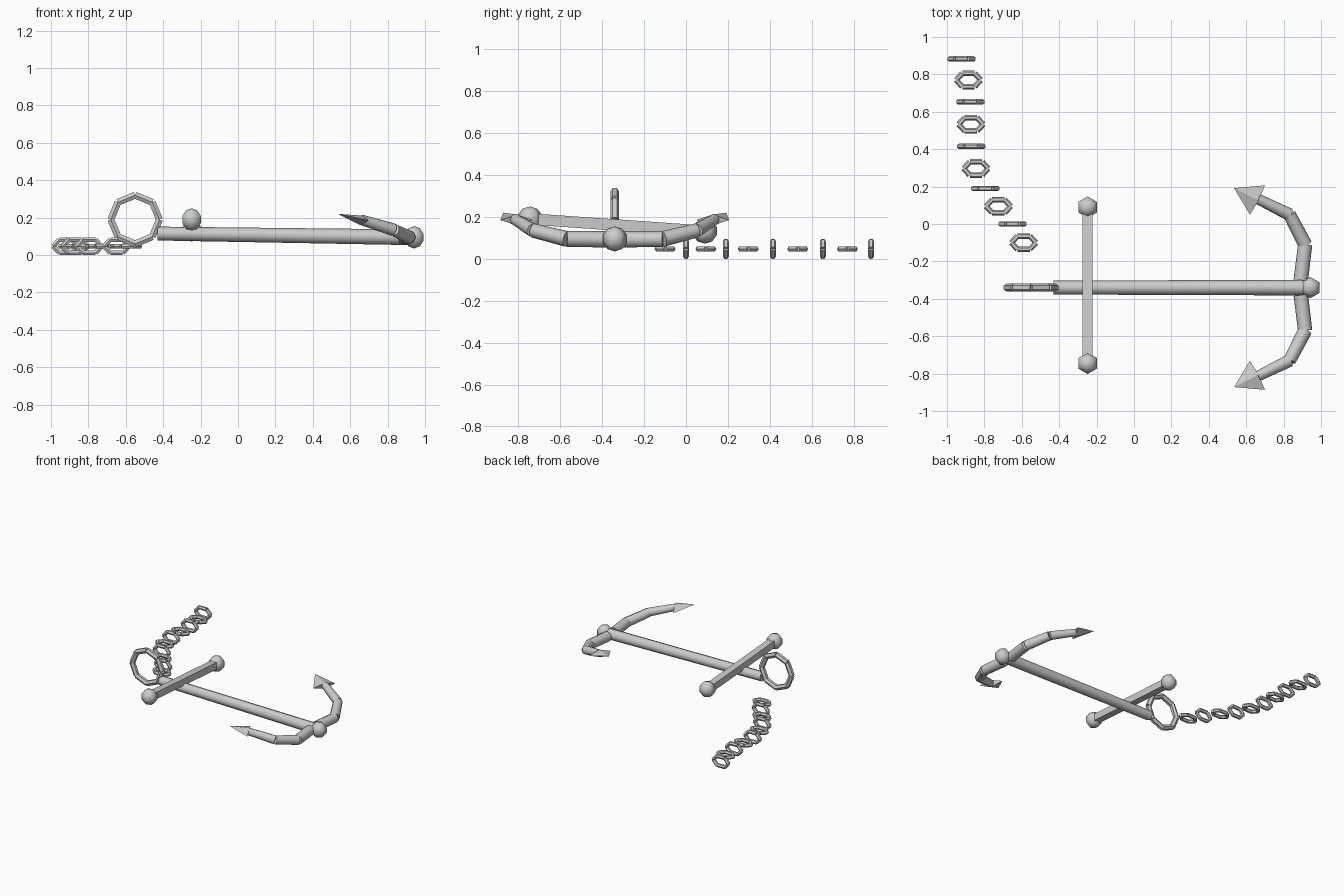
import bpy, bmesh, math
from mathutils import Vector, Matrix

if "Cube" in bpy.data.objects:
    bpy.data.objects.remove(bpy.data.objects["Cube"])

YC = -0.34  # anchor centre line


def bar(bm, p1, p2, r1, r2, sides, turn=0.0, squash=1.0):
    """Tapered prism between two points; squash flattens it vertically."""
    p1, p2 = Vector(p1), Vector(p2)
    d = (p2 - p1).normalized()
    ref = Vector((0, 0, 1)) if abs(d.z) < 0.98 else Vector((0, 1, 0))
    side = ref.cross(d).normalized()
    up = d.cross(side)
    frame = Matrix((side, up, d)).transposed().to_4x4()
    m = (Matrix.Translation((p1 + p2) / 2) @ frame
         @ Matrix.Diagonal((1, squash, 1, 1)) @ Matrix.Rotation(turn, 4, 'Z'))
    bmesh.ops.create_cone(bm, cap_ends=True, segments=sides, radius1=r1,
                          radius2=r2, depth=(p2 - p1).length, matrix=m)


def knob(bm, c, r):
    m = Matrix.Translation(c)
    bmesh.ops.create_uvsphere(bm, u_segments=6, v_segments=5, radius=r, matrix=m)


def loop(bm, c, a, b, n, r, sides, flat=False):
    """Closed ring of n straight bars, upright in xz or lying flat in xy."""
    pts = []
    for i in range(n):
        t = 2 * math.pi * i / n
        u, v = a * math.cos(t), b * math.sin(t)
        pts.append(Vector(c) + Vector((u, v, 0) if flat else (u, 0, v)))
    for i in range(n):
        bar(bm, pts[i], pts[(i + 1) % n], r, r, sides, math.pi / sides)


def finish(name, bm, smooth=None):
    me = bpy.data.meshes.new(name)
    bm.to_mesh(me)
    bm.free()
    ob = bpy.data.objects.new(name, me)
    bpy.context.collection.objects.link(ob)
    if smooth:
        bpy.ops.object.select_all(action='DESELECT')
        ob.select_set(True)
        bpy.context.view_layer.objects.active = ob
        bpy.ops.object.shade_smooth_by_angle(angle=math.radians(smooth))
    return ob


# Shank
bm = bmesh.new()
bar(bm, (-0.43, YC, 0.115), (0.93, YC, 0.095), 0.037, 0.042, 8)
finish("shank", bm, 50)

# Crown
bm = bmesh.new()
knob(bm, (0.942, YC, 0.095), 0.06)
finish("crown", bm, 65)

# Stock with end knobs
bm = bmesh.new()
bar(bm, (-0.248, -0.745, 0.19), (-0.248, 0.09, 0.132), 0.038, 0.038, 4, math.pi / 4)
finish("stock", bm)
bm = bmesh.new()
knob(bm, (-0.248, -0.745, 0.19), 0.06)
knob(bm, (-0.248, 0.09, 0.132), 0.06)
finish("stock_knobs", bm, 65)

# Arms and flukes, mirrored about the shank
arm = [(0.892, 0.04, 0.093), (0.915, 0.23, 0.095), (0.832, 0.39, 0.135), (0.66, 0.475, 0.188)]
radii = [0.039, 0.038, 0.034, 0.028]
for s, label in ((1, "back"), (-1, "front")):
    pts = [Vector((x, YC + s * y, z)) for x, y, z in arm]
    bm = bmesh.new()
    for i in range(3):
        bar(bm, pts[i], pts[i + 1], radii[i], radii[i + 1], 8)
    finish(label + "_arm", bm, 50)
    bm = bmesh.new()
    bar(bm, (0.66, YC + s * 0.468, 0.185), (0.535, YC + s * 0.532, 0.22), 0.088, 0, 4, 0, 0.3)
    finish(label + "_fluke", bm)

# Shackle ring
bm = bmesh.new()
loop(bm, (-0.55, YC, 0.19), 0.13, 0.13, 8, 0.021, 6)
finish("shackle_ring", bm)

# Chain, flat and upright links in turn
path = [(-0.59, -0.10), (-0.65, 0.0), (-0.725, 0.095), (-0.795, 0.19), (-0.845, 0.297),
        (-0.87, 0.415), (-0.872, 0.533), (-0.875, 0.653), (-0.885, 0.77), (-0.922, 0.883)]
for i, (x, y) in enumerate(path):
    bm = bmesh.new()
    loop(bm, (x, y, 0.047), 0.066, 0.041, 6, 0.0145, 6, flat=(i % 2 == 0))
    finish("chain_link_%02d" % (i + 1), bm)
